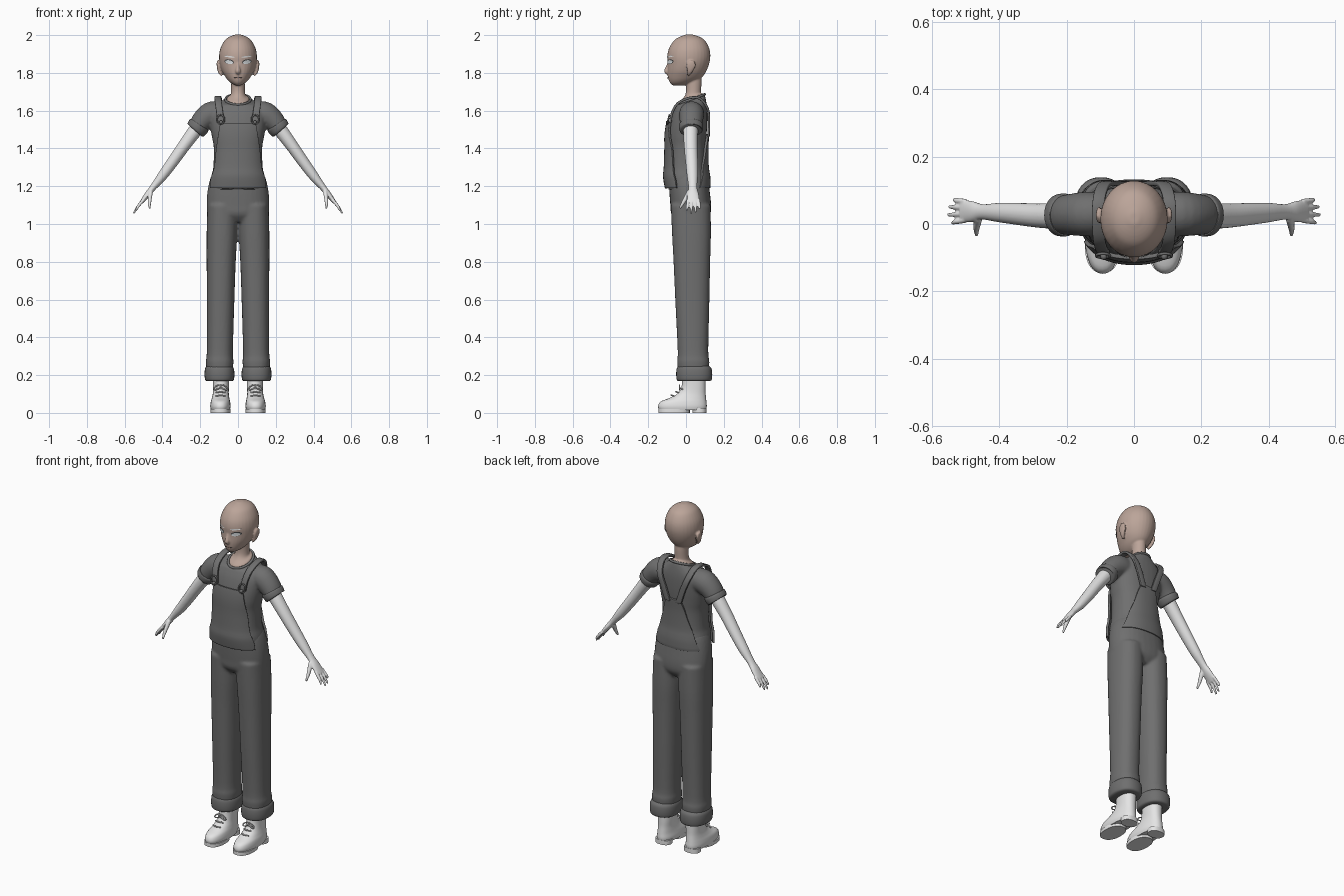
import bpy, bmesh, math
from mathutils import Vector

cube = bpy.data.objects.get("Cube")
if cube:
    bpy.data.objects.remove(cube)


def material(name, *rgb):
    m = bpy.data.materials.new(name)
    m.use_nodes = True
    m.diffuse_color = (*rgb, 1)
    bsdf = next(n for n in m.node_tree.nodes if n.type == 'BSDF_PRINCIPLED')
    bsdf.inputs["Base Color"].default_value = (*rgb, 1)
    return m


SKIN = material("skin", .5, .375, .32)
LIPS = material("lips", .4, .27, .23)
CLOTH = material("dark_grey_cloth", .16, .16, .16)
PALE = material("pale_grey", .78, .78, .78)
EYE = material("eye_white", .78, .82, .84)
LASH = material("lash_dark", .06, .06, .06)
SIDES = (("left", 1), ("right", -1))


def dense(rows, k=4):
    """Smooth spline through rows of numbers."""
    out = []
    for i in range(len(rows) - 1):
        p = [rows[max(i - 1, 0)], rows[i], rows[i + 1], rows[min(i + 2, len(rows) - 1)]]
        for j in range(k):
            t = j / k
            out.append(tuple(.5 * (2*b + (c - a)*t + (2*a - 5*b + 4*c - d)*t*t + (3*b - a - 3*c + d)*t**3)
                             for a, b, c, d in zip(*p)))
    return out + [tuple(rows[-1])]


def loft(bm, rings):
    vs = [[bm.verts.new(p) for p in ring] for ring in rings]
    for a, b in zip(vs, vs[1:]):
        for i in range(len(a)):
            bm.faces.new((a[i], a[i - 1], b[i - 1], b[i]))
    bm.faces.new(vs[0])
    bm.faces.new(vs[-1])


def profile(rows):
    """Rows: height, half width, front y, back y, centre x, tilt."""
    return dense([tuple(r) + (0,) * (6 - len(r)) for r in rows])


def column(bm, rows, sx=1, p=2.3, n=32):
    rings = []
    for z, w, yf, yb, cx, tilt in profile(rows):
        ring = []
        for i in range(n):
            c, s = math.cos(math.tau * i / n), math.sin(math.tau * i / n)
            u, v = (math.copysign(abs(q) ** (2 / p), q) for q in (c, s))
            ring.append((sx * (cx + w * u), (yf + yb) / 2 + v * (yb - yf) / 2, z + tilt * v))
        rings.append(ring)
    loft(bm, rings)


def limb(bm, pts, sx=1, n=16):
    """Points: x, y, z, thickness radius, depth radius."""
    pts = dense(pts)
    rings = []
    for i, q in enumerate(pts):
        t = (Vector(pts[min(i + 1, len(pts) - 1)][:3]) - Vector(pts[max(i - 1, 0)][:3])).normalized()
        u = Vector((0, 1, 0))
        u = (u - t * u.dot(t)).normalized()
        v = t.cross(u)
        ring = []
        for k in range(n):
            a = math.tau * k / n
            c = Vector(q[:3]) + v * q[3] * math.cos(a) + u * q[4] * math.sin(a)
            ring.append((sx * c.x, c.y, c.z))
        rings.append(ring)
    loft(bm, rings)


def finish(name, bm, mat, voxel=0, smooth=4, thick=0):
    bmesh.ops.recalc_face_normals(bm, faces=bm.faces)
    mesh = bpy.data.meshes.new(name)
    bm.to_mesh(mesh)
    bm.free()
    mesh.materials.append(mat)
    mesh.shade_smooth()
    mesh.set_sharp_from_angle(angle=.8)
    ob = bpy.data.objects.new(name, mesh)
    bpy.context.collection.objects.link(ob)
    if voxel:
        m = ob.modifiers.new("fuse", 'REMESH')
        m.mode, m.voxel_size, m.use_smooth_shade = 'VOXEL', voxel, True
        m = ob.modifiers.new("relax", 'SMOOTH')
        m.factor, m.iterations = .5, smooth
    if thick:
        m = ob.modifiers.new("thickness", 'SOLIDIFY')
        m.thickness, m.offset = thick, 0
        m = ob.modifiers.new("soft_edge", 'BEVEL')
        m.width, m.segments = thick / 4, 2
    return ob


def cord(name, pts, r, mat, cyclic=False):
    cu = bpy.data.curves.new(name, 'CURVE')
    cu.dimensions, cu.bevel_depth, cu.bevel_resolution = '3D', r, 2
    cu.use_fill_caps = True
    sp = cu.splines.new('POLY')
    sp.points.add(len(pts) - 1)
    for q, c in zip(sp.points, pts):
        q.co = (*c, 1)
    sp.use_cyclic_u = cyclic
    sp.use_smooth = True
    cu.materials.append(mat)
    bpy.context.collection.objects.link(bpy.data.objects.new(name, cu))


def skin_y(rows, x, z, side=-1, grow=0, p=2.3):
    """y of a column's surface above the point x, z."""
    rs = profile(rows)
    a, b = next(((a, b) for a, b in zip(rs, rs[1:]) if min(a[0], b[0]) <= z <= max(a[0], b[0])), rs[:2])
    f = (z - a[0]) / (b[0] - a[0])
    w, yf, yb = (a[i] + (b[i] - a[i]) * f for i in (1, 2, 3))
    h = max(0, 1 - (abs(x) / (w + grow)) ** p) ** (1 / p)
    return (yf + yb) / 2 + side * h * ((yb - yf) / 2 + grow)


def sheet(name, grid, mat, thick):
    bm = bmesh.new()
    vs = [[bm.verts.new(p) for p in row] for row in grid]
    for a, b in zip(vs, vs[1:]):
        for i in range(len(a) - 1):
            bm.faces.new((a[i], a[i + 1], b[i + 1], b[i]))
    finish(name, bm, mat, thick=thick)


# Head, with nose, ears and neck fused in
HEAD = [(2.003, .015, .0, .035), (1.99, .048, -.036, .074), (1.97, .072, -.065, .102),
        (1.93, .093, -.09, .123), (1.89, .1, -.099, .129), (1.85, .097, -.097, .123),
        (1.81, .085, -.098, .108), (1.78, .068, -.096, .088), (1.76, .053, -.091, .06),
        (1.745, .036, -.083, .03), (1.734, .016, -.07, 0)]
COLLAR = (1.657, .066, -.046, .1, 0, .027)
bm = bmesh.new()
column(bm, HEAD, p=2)
column(bm, [(1.62, .055, -.03, .09, 0, .02), (1.662, .06, -.041, .094, 0, .027), (1.68, .042, -.012, .084, 0, .01),
            (1.7, .037, .0, .08), (1.75, .036, .0, .082), (1.8, .036, .0, .08)], p=2)
limb(bm, [(0, -.086, 1.862, .006, .008), (0, -.097, 1.832, .009, .01),
          (0, -.103, 1.808, .014, .013), (0, -.094, 1.795, .008, .006)])
for _, sx in SIDES:
    limb(bm, [(.086, .013, 1.785, .005, .006), (.098, .02, 1.808, .009, .015),
              (.104, .027, 1.84, .009, .025), (.106, .032, 1.864, .006, .014)], sx)
finish("head", bm, SKIN, .005, 3)


# Painted face
def plate(name, cx, cz, rx, rz, mat, lift, slope=0):
    bm = bmesh.new()
    vs = []
    for i in range(20):
        a = math.tau * i / 20
        x, z = cx + rx * math.cos(a), cz + rz * math.sin(a) + slope * math.cos(a)
        vs.append(bm.verts.new((x, skin_y(HEAD, x, z, p=2) - lift, z)))
    mid = bm.verts.new((cx, skin_y(HEAD, cx, cz, p=2) - lift, cz))
    for i in range(20):
        bm.faces.new((vs[i - 1], vs[i], mid))
    finish(name, bm, mat)


for side, sx in SIDES:
    plate(side + "_eye_outline", sx * .047, 1.859, .025, .013, LASH, .003, sx * .003)
    plate(side + "_eye", sx * .047, 1.857, .021, .010, EYE, .005, sx * .003)
    plate(side + "_eyebrow", sx * .045, 1.886, .028, .004, PALE, .003, sx * .003)
plate("mouth", 0, 1.774, .025, .006, LIPS, .003)
plate("mouth_line", 0, 1.775, .025, .0015, LASH, .004)

# Shirt with short sleeves
TORSO = [(1.18, .15, -.092, .115), (1.25, .142, -.104, .115), (1.3, .131, -.1, .107),
         (1.4, .128, -.097, .105), (1.46, .138, -.097, .108), (1.52, .147, -.09, .112),
         (1.58, .15, -.074, .113), (1.62, .135, -.056, .111), (1.643, .1, -.05, .106, 0, .012), COLLAR]
bm = bmesh.new()
column(bm, TORSO)
for _, sx in SIDES:
    limb(bm, [(.07, .03, 1.575, .06, .06), (.135, .03, 1.583, .067, .066),
              (.185, .028, 1.55, .059, .062), (.221, .026, 1.502, .048, .056)], sx, 24)
finish("shirt", bm, CLOTH, .007, 4)
ring = []
for i in range(32):
    a = math.tau * i / 32
    ring.append((.066 * math.cos(a), .027 + .072 * math.sin(a), 1.659 + .027 * math.sin(a)))
cord("shirt_collar", ring, .007, CLOTH, True)

# Trousers
bm = bmesh.new()
column(bm, [(1.01, .11, -.045, .1), (1.05, .158, -.077, .128), (1.1, .166, -.083, .133),
            (1.17, .162, -.088, .126), (1.23, .15, -.09, .118), (1.27, .135, -.085, .108)])
for _, sx in SIDES:
    column(bm, [(.2, .066, -.04, .118, .097), (.27, .073, -.047, .124, .097), (.33, .069, -.044, .118, .096),
                (.6, .073, -.057, .124, .092), (.8, .077, -.066, .128, .089),
                (.95, .081, -.074, .132, .085), (1.1, .08, -.08, .13, .082)], sx)
finish("trousers", bm, CLOTH, .008, 4)

# Dungaree front and back panels, following the torso
for name, side, grow, edge in (
        ("front_bib", -1, .012, [(1.535, .092), (1.5, .098), (1.4, .112), (1.3, .122), (1.24, .14), (1.19, .145)]),
        ("back_panel", 1, .008, [(1.475, .045), (1.43, .062), (1.36, .082), (1.28, .11), (1.19, .14)])):
    grid = []
    for z, w in dense(edge):
        us = [math.sin(math.pi / 2 * k / 10) for k in range(-10, 11)]
        grid.append([(w * u, skin_y(TORSO, w * u, z, side, grow), z) for u in us])
    sheet(name, grid, CLOTH, .012)

for side, sx in SIDES:
    # Shoulder straps and buckles
    path = dense([(.09, -.083, 1.535), (.097, -.073, 1.59), (.104, -.042, 1.64), (.107, .02, 1.668),
                  (.104, .075, 1.663), (.09, .115, 1.61), (.062, .121, 1.54), (.035, .119, 1.46)])
    sheet(side + "_strap", [[(sx * (x + d), y, z) for d in (-.018, 0, .018)] for x, y, z in path], CLOTH, .013)
    loop = []
    for i in range(16):
        a = math.tau * i / 16
        z = 1.553 + .024 * math.sin(a)
        loop.append((sx * (.092 + .02 * math.cos(a)), -.094 + .25 * (z - 1.553), z))
    cord(side + "_buckle", loop, .0045, CLOTH, True)
    bm = bmesh.new()
    bmesh.ops.create_uvsphere(bm, u_segments=12, v_segments=8, radius=.01)
    bmesh.ops.translate(bm, verts=bm.verts, vec=(sx * .09, -.097, 1.538))
    finish(side + "_button", bm, CLOTH)

    # Rolled sleeve and trouser cuffs
    bm = bmesh.new()
    limb(bm, [(.202, .027, 1.528, .05, .056), (.206, .027, 1.522, .058, .064),
              (.222, .026, 1.5, .056, .062), (.226, .026, 1.495, .048, .054)], sx, 28)
    finish(side + "_sleeve_cuff", bm, CLOTH)
    bm = bmesh.new()
    column(bm, [(.168, .066, -.04, .126, .098), (.176, .076, -.049, .136, .098), (.205, .079, -.052, .139, .098),
                (.235, .076, -.049, .135, .098), (.25, .066, -.04, .122, .098)], sx)
    finish(side + "_trouser_cuff", bm, CLOTH)

    # Arm, palm, fingers and thumb
    bm = bmesh.new()
    limb(bm, [(.19, .025, 1.54, .037, .04), (.23, .024, 1.49, .037, .039), (.285, .025, 1.415, .033, .036),
              (.345, .03, 1.33, .03, .033), (.4, .034, 1.255, .026, .029), (.45, .036, 1.193, .017, .023),
              (.48, .037, 1.155, .015, .031), (.513, .039, 1.113, .009, .034)], sx, 20)
    for y, tip in ((.011, (.54, .003, 1.07)), (.03, (.553, .027, 1.056)),
                   (.049, (.55, .051, 1.06)), (.067, (.535, .073, 1.08))):
        limb(bm, [(.5, y, 1.128, .009, .008), (.528, (y + tip[1]) / 2, 1.095, .008, .008), (*tip, .005, .005)], sx, 10)
    limb(bm, [(.462, .018, 1.17, .012, .014), (.468, -.01, 1.122, .01, .011), (.468, -.033, 1.083, .005, .006)], sx, 10)
    finish(side + "_arm", bm, PALE, .0038, 2)

    # Boot with stepped sole and heel
    bm = bmesh.new()
    column(bm, [(.014, .05, -.142, .106, .093), (.035, .054, -.148, .11, .093), (.06, .051, -.134, .108, .093),
                (.08, .046, -.085, .106, .092), (.105, .042, -.042, .104, .091),
                (.14, .042, -.023, .104, .09), (.2, .043, -.02, .104, .09)], sx)
    finish(side + "_boot", bm, PALE)
    for part, top, w, yf, yb in (("sole", .02, .053, -.146, .02), ("heel", .026, .047, .035, .109)):
        bm = bmesh.new()
        column(bm, [(0, w, yf, yb, .093), (top, w, yf, yb, .093)], sx)
        finish(side + "_boot_" + part, bm, PALE)

    # Laces: crossing rows and a bow
    for k in range(3):
        z = .09 + .018 * k
        y = -.078 + .024 * k
        cord(f"{side}_lace_{k}", [(sx * .067, y + .014, z), (sx * .092, y, z + .004), (sx * .117, y + .014, z)], .004, PALE)
    for d in (-1, 1):
        bow = []
        for i in range(14):
            a = math.tau * i / 14
            bow.append((sx * .092 + d * (.018 + .018 * math.cos(a)), -.034, .135 - .008 * math.cos(a) + .01 * math.sin(a)))
        cord(f"{side}_bow_{'outer' if d > 0 else 'inner'}", bow, .0035, PALE, True)
